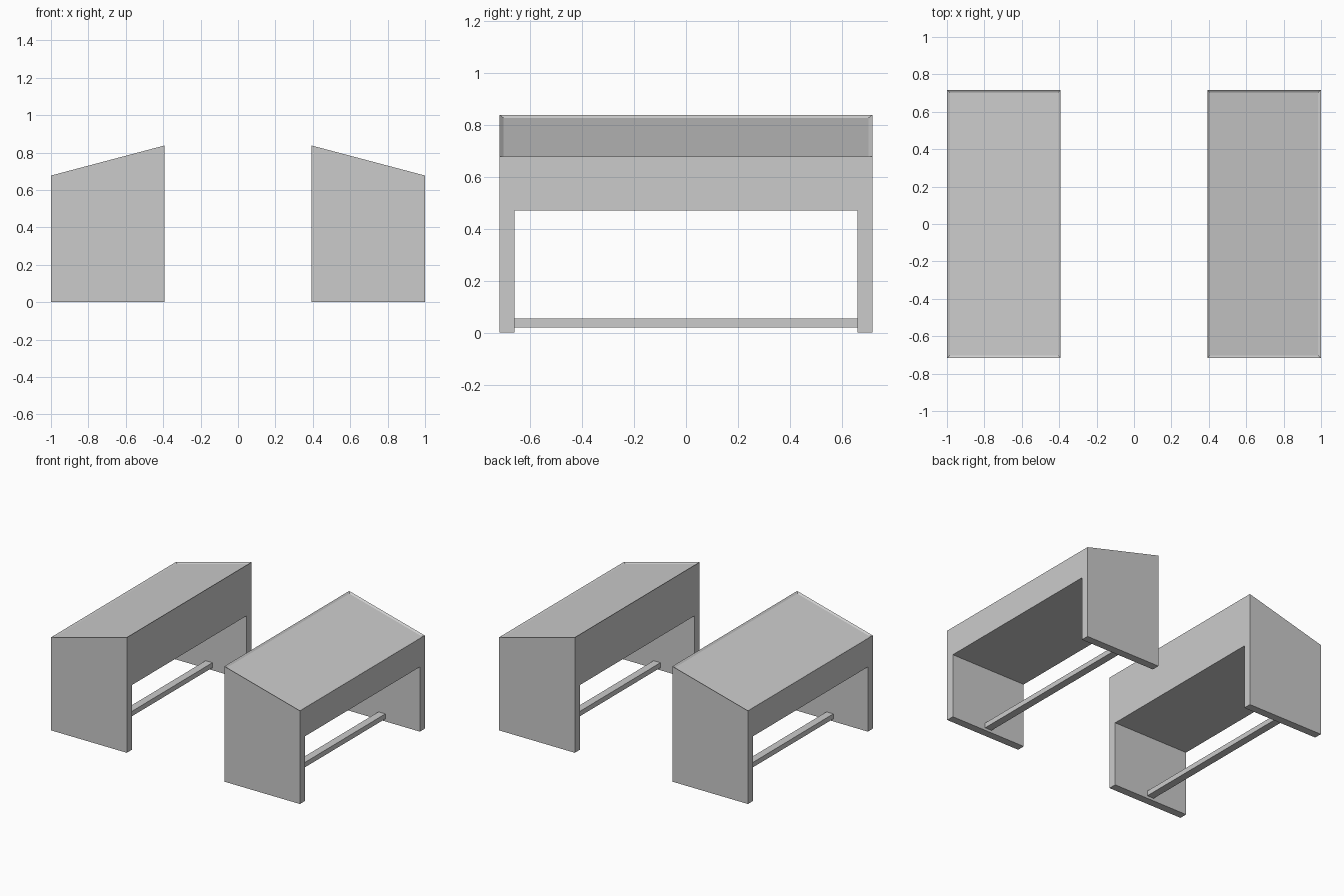
import bpy, bmesh
from mathutils import Vector

if "Cube" in bpy.data.objects:
    bpy.data.objects.remove(bpy.data.objects["Cube"])

X_IN, X_OUT = 0.392, 1.0      # aisle side (high) and outer side (low)
Y_END, Y_LEG = 0.717, 0.66    # outer and inner faces of the end panels
Z_HIGH, Z_LOW, Z_KNEE = 0.838, 0.677, 0.47


def finish(bm, name, turned):
    """Write the mesh; the second desk is the first turned half a circle."""
    if turned:
        for v in bm.verts:
            v.co = Vector((-v.co.x, -v.co.y, v.co.z))
    bmesh.ops.recalc_face_normals(bm, faces=bm.faces)
    mesh = bpy.data.meshes.new(name)
    bm.to_mesh(mesh)
    bm.free()
    bpy.context.collection.objects.link(bpy.data.objects.new(name, mesh))


def carcass(name, turned):
    # side outline: two end panels joined by a deep box
    outline = [(-Y_END, 0), (-Y_LEG, 0), (-Y_LEG, Z_KNEE), (Y_LEG, Z_KNEE),
               (Y_LEG, 0), (Y_END, 0), (Y_END, Z_HIGH), (-Y_END, Z_HIGH)]
    bm = bmesh.new()
    face = bm.faces.new([bm.verts.new((X_IN, y, z)) for y, z in outline])
    ext = bmesh.ops.extrude_face_region(bm, geom=[face])["geom"]
    # the outer edge of the top drops, so that the top slopes
    for v in ext:
        if isinstance(v, bmesh.types.BMVert):
            v.co.x = X_OUT
            if v.co.z > Z_KNEE + 0.1:
                v.co.z = Z_LOW
    bmesh.ops.recalc_face_normals(bm, faces=bm.faces)
    # shallow recess in the writing surface with a narrow rim
    top = max(bm.faces, key=lambda f: f.calc_center_median().z if f.normal.z > 0.5 else -1)
    bmesh.ops.inset_region(bm, faces=[top], thickness=0.02)
    bmesh.ops.translate(bm, verts=top.verts[:], vec=top.normal * -0.008)
    finish(bm, name, turned)


def foot_rail(name, turned):
    bm = bmesh.new()
    bmesh.ops.create_cube(bm, size=1)
    bmesh.ops.scale(bm, verts=bm.verts, vec=(0.055, 2 * Y_LEG, 0.036))
    bmesh.ops.translate(bm, verts=bm.verts, vec=(0.695, 0, 0.037))
    finish(bm, name, turned)


for side, turned in (("right", False), ("left", True)):
    carcass(side + "_desk_body", turned)
    foot_rail(side + "_foot_rail", turned)
